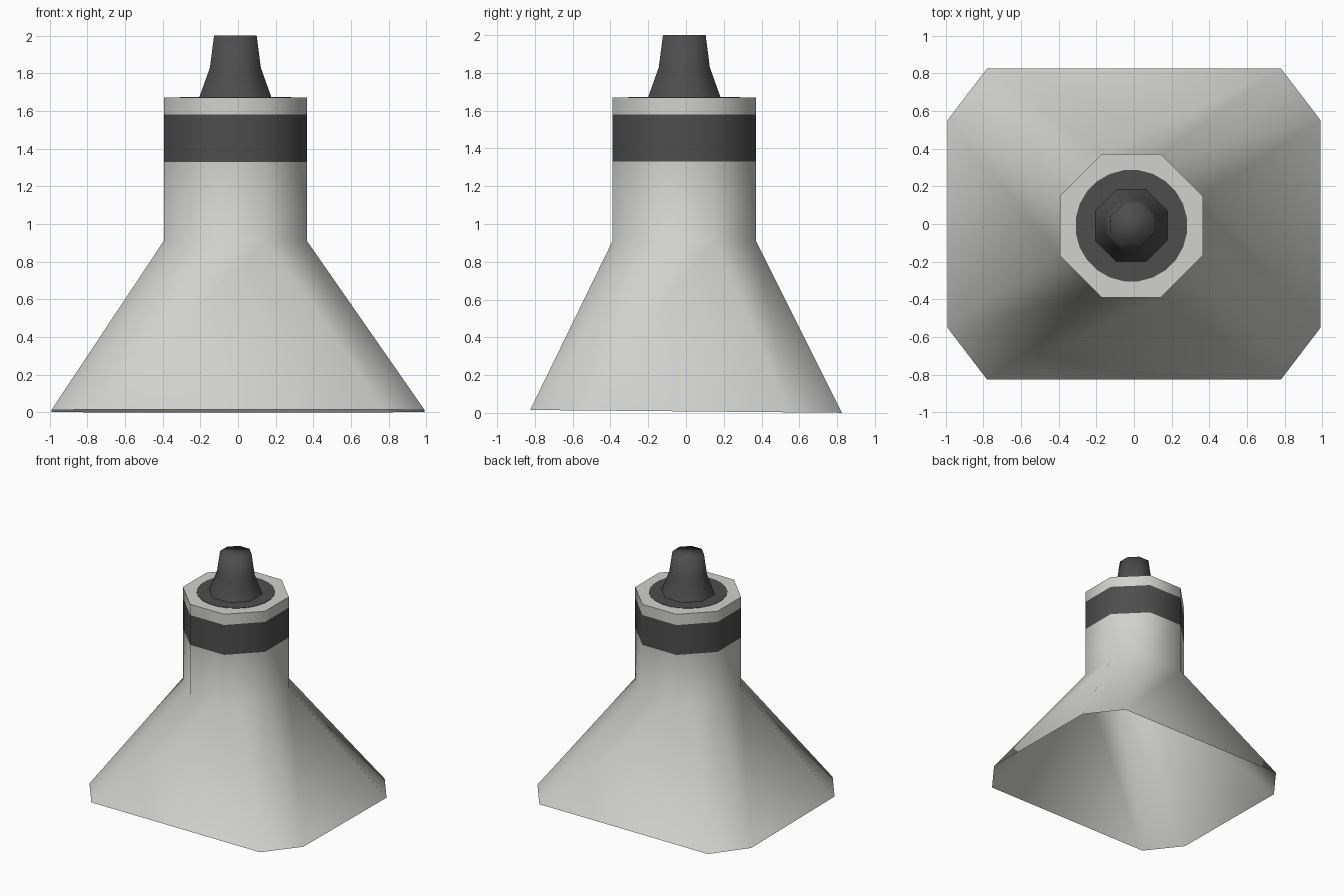
import bpy, bmesh, math

if "Cube" in bpy.data.objects:
    bpy.data.objects.remove(bpy.data.objects["Cube"])

CX, CY = -0.014, -0.009   # axis of the neck, slightly off centre


def material(name, v):
    m = bpy.data.materials.new(name)
    m.diffuse_color = (*v, 1)
    m.use_nodes = True
    m.node_tree.nodes["Principled BSDF"].inputs["Base Color"].default_value = m.diffuse_color
    return m


light = material("light grey", (0.64, 0.64, 0.62))
dark = material("dark grey", (0.075, 0.075, 0.075))


def ring(apothem, z, n=8):
    r = apothem / math.cos(math.pi / n)
    return [(CX + r * math.cos((i + 0.5) * 2 * math.pi / n),
             CY + r * math.sin((i + 0.5) * 2 * math.pi / n), z) for i in range(n)]


def loft(name, rings, mats, smooth_angle, bottom=False, rule=None):
    """Skin stacked rings, cap the top, colour faces by height."""
    bm = bmesh.new()
    loops = [[bm.verts.new(p) for p in r] for r in rings]
    n = len(loops[0])
    for a, b in zip(loops, loops[1:]):
        for i in range(n):
            j = (i + 1) % n
            bm.faces.new((a[i], a[j], b[j], b[i]))
    bm.faces.new(loops[-1])
    if bottom:
        bm.faces.new(loops[0][::-1])
    if rule:
        for f in bm.faces:
            f.material_index = rule(f.calc_center_median().z)
    me = bpy.data.meshes.new(name)
    bm.to_mesh(me)
    bm.free()
    ob = bpy.data.objects.new(name, me)
    bpy.context.collection.objects.link(ob)
    for m in mats:
        me.materials.append(m)
    bpy.ops.object.select_all(action='DESELECT')
    ob.select_set(True)
    bpy.context.view_layer.objects.active = ob
    bpy.ops.object.shade_smooth_by_angle(angle=math.radians(smooth_angle))
    return ob


# Flared open mouth: a chamfered rectangle with a slightly tilted rim
quarter = [(0.99, 0.55), (0.78, 0.825)]
half = quarter + [(-x, y) for x, y in reversed(quarter)]
rim = [(x, y, 0.008 - 0.009 * y) for x, y in half + [(-x, -y) for x, y in half]]

# Horn, neck and painted band in one skin
loft("horn_and_neck",
     [rim] + [ring(0.38, z) for z in (0.91, 1.33, 1.58, 1.67)],
     [light, dark], 60, rule=lambda z: int(1.33 < z < 1.58))

# Dark round patch on top of the neck
loft("cap_patch", [ring(0.295, z, 24) for z in (1.668, 1.673)], [dark], 40)

# Tapered nozzle
loft("nozzle", [ring(0.192, 1.67), ring(0.135, 1.83), ring(0.113, 2.0)], [dark], 100)
